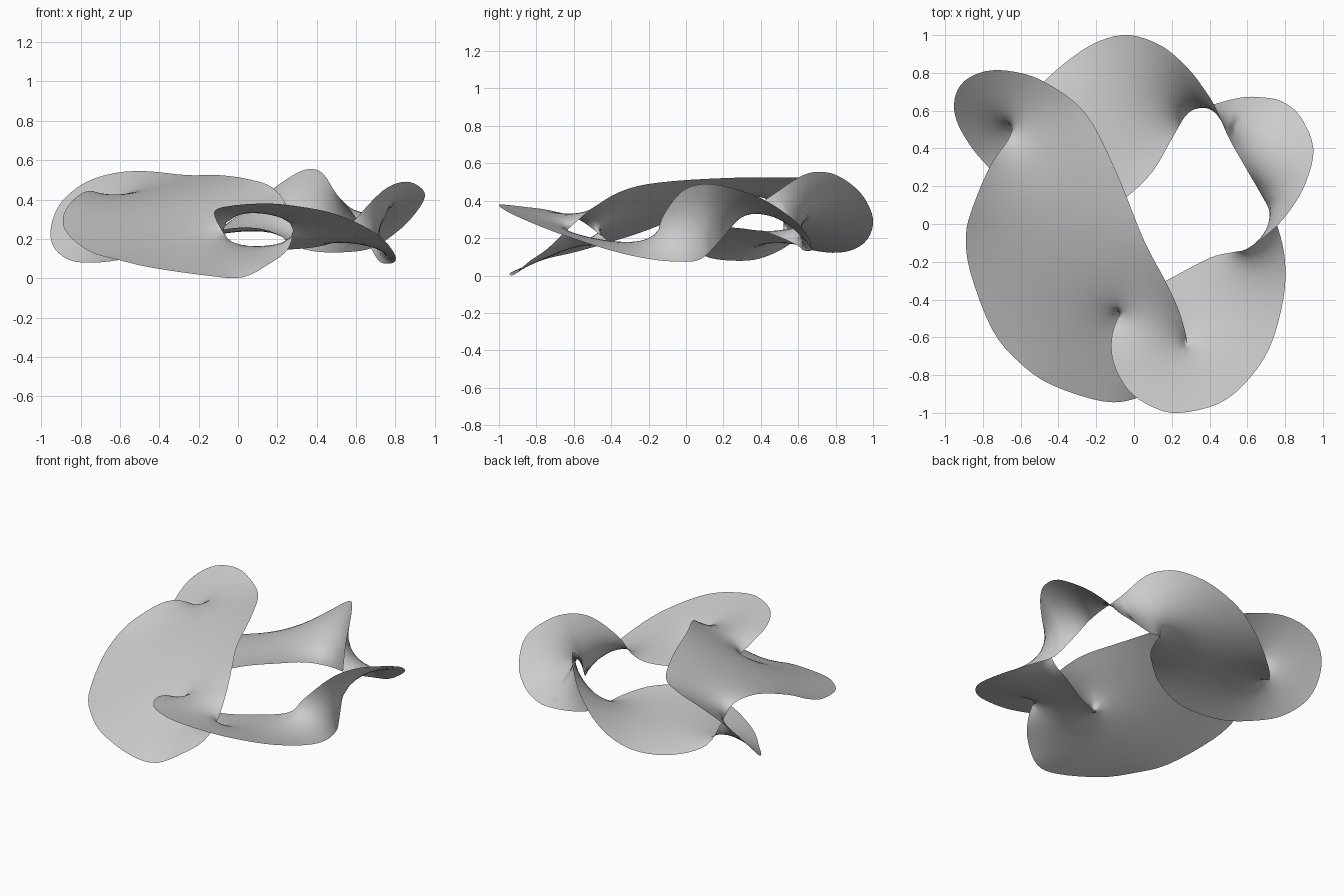
import bpy
import bmesh
from mathutils import Vector
from mathutils.geometry import delaunay_2d_cdt

cube = bpy.data.objects.get("Cube")
if cube:
    bpy.data.objects.remove(cube)

SPACING = 0.04   # film mesh size
STEPS = 4        # rim samples per control span
ACROSS = 6       # mesh cells across a twist

# Rim of the film: one closed knotted curve, split into arcs
big_right = [(.28, -.635, .24), (.245, -.48, .37), (.17, -.31, .46), (.05, -.08, .5),
             (-.1, .29, .52), (-.26, .59, .52), (-.47, .75, .54), (-.63, .805, .53),
             (-.78, .81, .48), (-.9, .755, .38)]
back_inner = [(-.95, .66, .26), (-.94, .55, .16), (-.87, .42, .095), (-.77, .3, .075),
              (-.6, .13, .09), (-.36, .03, .15), (-.16, .06, .22), (-.03, .15, .25),
              (.1, .28, .25), (.2, .45, .22)]
back_twist_low = [(.29, .59, .16), (.41, .63, .13)]
side_outer = [(.57, .67, .13), (.68, .67, .15), (.78, .65, .21), (.88, .57, .3),
              (.95, .4, .41), (.91, .22, .47)]
side_twist_high = [(.835, .085, .485), (.735, -.03, .44)]
front_inner = [(.6, -.13, .3), (.52, -.15, .2), (.4, -.18, .155), (.17, -.3, .14),
               (0, -.38, .155)]
front_outer = [(-.055, -.44, .2), (-.115, -.58, .3), (-.11, -.73, .345), (-.03, -.88, .365),
               (.1, -.97, .375), (.24, -1, .37), (.45, -.95, .335), (.6, -.83, .28),
               (.72, -.65, .21), (.79, -.4, .13)]
side_twist_low = [(.8, -.2, .085), (.765, -.03, .07)]
side_inner = [(.715, .08, .085), (.66, .18, .18), (.59, .3, .315)]
back_twist_high = [(.5, .46, .425), (.43, .62, .53)]
back_outer = [(.36, .73, .55), (.28, .83, .52), (.15, .94, .43), (-.02, 1, .3),
              (-.18, .97, .19), (-.33, .88, .13), (-.48, .75, .12), (-.59, .61, .16)]
big_left = [(-.635, .52, .29), (-.67, .44, .4), (-.76, .31, .44), (-.85, .1, .38),
            (-.89, -.06, .3), (-.865, -.26, .22), (-.75, -.56, .13), (-.61, -.73, .09),
            (-.44, -.85, .05), (-.16, -.94, .01), (.02, -.92, 0), (.16, -.84, .07),
            (.25, -.74, .14)]
arcs = (big_right, back_inner, back_twist_low, side_outer, side_twist_high, front_inner,
        front_outer, side_twist_low, side_inner, back_twist_high, back_outer, big_left)
bm = bmesh.new()


def spline(a, b, c, d, t):
    """Point on a smooth curve running from b to c."""
    return 0.5 * (2 * b + (c - a) * t + (2 * a - 5 * b + 4 * c - d) * t * t
                  + (3 * b - a - 3 * c + d) * t ** 3)


def rim_arcs():
    """Rim vertices of every arc, neighbours sharing their end vertex."""
    knots = [Vector(p) for arc in arcs for p in arc]
    ring = []
    for i in range(len(knots)):
        quad = [knots[(i + k) % len(knots)] for k in (-1, 0, 1, 2)]
        ring += [bm.verts.new(spline(*quad, s / STEPS)) for s in range(STEPS)]
    result, start = [], 0
    for arc in arcs:
        end = start + len(arc) * STEPS
        result.append([ring[i % len(ring)] for i in range(start, end + 1)])
        start = end
    return result


def chain(a, b, n):
    """Straight row of vertices from a to b."""
    return [a] + [bm.verts.new(a.co.lerp(b.co, i / n)) for i in range(1, n)] + [b]


def join(*chains):
    """Closed loop made of chains that share their ends."""
    return [v for c in chains for v in c[:-1]]


def twist(first, second):
    """Half-twisted band between two crossing rims."""
    rows = [chain(a, b, ACROSS) for a, b in zip(first, reversed(second))]
    for low, high in zip(rows, rows[1:]):
        for i in range(ACROSS):
            bm.faces.new((low[i], low[i + 1], high[i + 1], high[i]))
    return rows


def plan(v):
    return (v[0] if isinstance(v, tuple) else v).co.xy


def inside(p, poly):
    """Even-odd test in plan."""
    odd = False
    for a, b in zip(poly, poly[1:] + poly[:1]):
        if (a.y > p.y) != (b.y > p.y):
            odd ^= p.x < a.x + (p.y - a.y) * (b.x - a.x) / (b.y - a.y)
    return odd


def sheet(loop, seam=(), upper_on_left=True):
    """Fill a loop in plan; seam vertices are (upper, lower) pairs."""
    nodes = loop + [s for s in seam if isinstance(s, tuple) or s not in loop]
    poly = [plan(v) for v in loop]
    fixed = [plan(v) for v in nodes]
    points = list(fixed)
    count = int(2.2 / SPACING)
    for j in range(count + 8):
        for i in range(count):
            p = Vector((-1.1 + (i + 0.5 * (j % 2)) * SPACING, -1.1 + j * SPACING * 0.87))
            if inside(p, poly) and min((p - q).length for q in fixed) > 0.65 * SPACING:
                points.append(p)
    index = {v: i for i, v in enumerate(nodes)}
    edges = [(i, (i + 1) % len(loop)) for i in range(len(loop))]
    edges += [(index[a], index[b]) for a, b in zip(seam, seam[1:])]
    out, _, tris, source, _, _ = delaunay_2d_cdt(points, edges, [], 0, 1e-6)
    made = {}

    def vertex(i, left):
        known = [k for k in source[i] if k < len(nodes)]
        if known:
            v = nodes[known[0]]
            return v[left != upper_on_left] if isinstance(v, tuple) else v
        if i not in made:
            made[i] = bm.verts.new((out[i].x, out[i].y, 0.27))
        return made[i]

    for tri in tris:
        mid = sum((out[i] for i in tri), Vector((0, 0))) / 3
        if inside(mid, poly):
            left = True
            if seam:
                a, b = plan(seam[0]), plan(seam[-1])
                left = (b.x - a.x) * (mid.y - a.y) - (b.y - a.y) * (mid.x - a.x) > 0
            corners = [vertex(i, left) for i in tri]
            if len(set(corners)) == 3 and not bm.faces.get(corners):
                bm.faces.new(corners)


def tighten(verts, sweeps):
    """Pull the film towards least area with cotangent weights."""
    weight = dict.fromkeys(bm.edges, 0.0)
    for f in bm.faces:
        for c in f.loops:
            a = c.link_loop_next.vert.co - c.vert.co
            b = c.link_loop_prev.vert.co - c.vert.co
            weight[c.link_loop_next.edge] += a.dot(b) / max(a.cross(b).length, 1e-7)
    links = []
    for v in verts:
        pairs = [(e.other_vert(v), min(max(weight[e], 0.03), 15)) for e in v.link_edges]
        links.append((v, pairs, sum(w for _, w in pairs)))
    for _ in range(sweeps):
        for v, pairs, total in links:
            v.co = sum((o.co * w for o, w in pairs), Vector()) / total


(e_big_right, e_back_in, e_back_low, e_side_out, e_side_high, e_front_in, e_front_out,
 e_side_low, e_side_in, e_back_high, e_back_out, e_big_left) = rim_arcs()

# Twisted bands either side of the side lobe
back_rows = twist(e_back_low, e_back_high)
side_rows = twist(e_side_high, e_side_low)

# Seam between the big sheet and the back sheet that winds under it
lobe_seam = chain(e_back_in[0], e_big_left[0], 8)

# Tunnel seam where the front sheet and the big sheet swap over
p, q = e_front_out[0], e_big_right[0]
tunnel = [p] + list(zip(chain(p, q, 9)[1:-1], chain(p, q, 9)[1:-1])) + [q]

# The four sheets of the film
sheet(join(e_big_right, lobe_seam, e_big_left), tunnel, True)
sheet(join(e_back_in, back_rows[0], e_back_out, lobe_seam[::-1]))
sheet(join(e_side_out, side_rows[0], e_side_in, back_rows[-1][::-1]))
sheet(join(e_front_in, e_front_out, side_rows[-1][::-1]), tunnel, False)

# Relax the film inside its fixed rim
bmesh.ops.triangulate(bm, faces=bm.faces[:])
inner = [v for v in bm.verts if v.link_faces and not v.is_boundary]
for _ in range(600):
    bmesh.ops.smooth_vert(bm, verts=inner, factor=0.5, use_axis_x=True,
                          use_axis_y=True, use_axis_z=True)
for _ in range(30):
    tighten(inner, 8)
bmesh.ops.recalc_face_normals(bm, faces=bm.faces[:])
bmesh.ops.translate(bm, verts=bm.verts[:], vec=(0, 0, -min(v.co.z for v in bm.verts)))
for f in bm.faces:
    f.smooth = True
mesh = bpy.data.meshes.new("knotted_film")
bm.to_mesh(mesh)
bm.free()
bpy.context.collection.objects.link(bpy.data.objects.new("knotted_film", mesh))

# Plain grey film
grey = bpy.data.materials.new("light_grey")
grey.use_nodes = True
grey.diffuse_color = (0.6, 0.6, 0.6, 1)
grey.node_tree.nodes["Principled BSDF"].inputs["Base Color"].default_value = (0.6, 0.6, 0.6, 1)
mesh.materials.append(grey)
